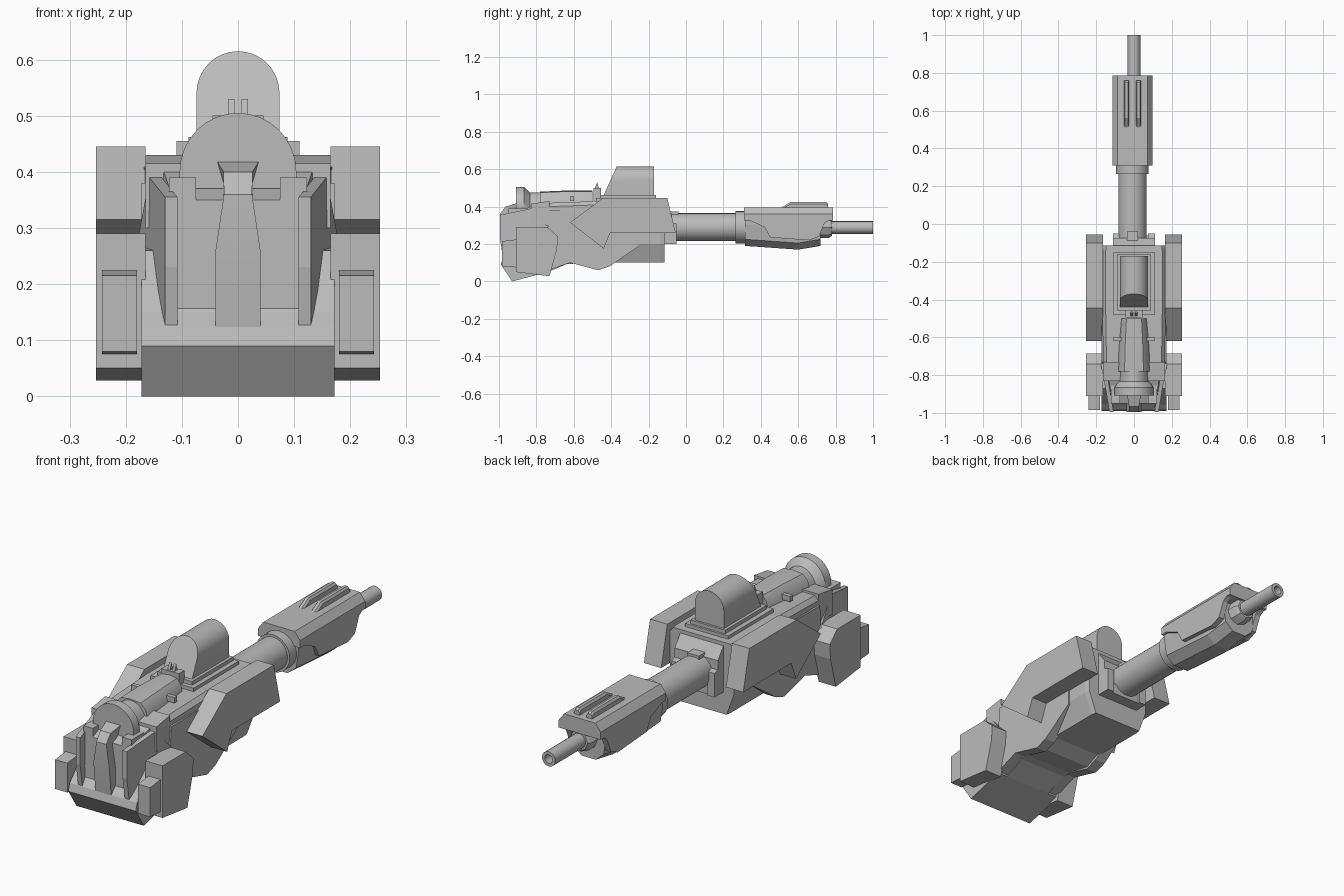
import bpy, bmesh, math
from mathutils import Vector

cube = bpy.data.objects.get("Cube")
if cube:
    bpy.data.objects.remove(cube)

grey = bpy.data.materials.new("plain grey")
grey.use_nodes = True
tone = (0.5, 0.5, 0.5, 1)
grey.diffuse_color = tone
grey.node_tree.nodes["Principled BSDF"].inputs["Base Color"].default_value = tone


def loft(name, rings, smooth=False):
    """Skin a row of equal closed rings and cap both ends."""
    bm = bmesh.new()
    loops = [[bm.verts.new(p) for p in ring] for ring in rings]
    n = len(loops[0])
    for a, b in zip(loops, loops[1:]):
        for i in range(n):
            bm.faces.new((a[i], a[(i + 1) % n], b[(i + 1) % n], b[i]))
    bm.faces.new(loops[0])
    bm.faces.new(loops[-1])
    bmesh.ops.recalc_face_normals(bm, faces=bm.faces)
    mesh = bpy.data.meshes.new(name)
    bm.to_mesh(mesh)
    bm.free()
    mesh.materials.append(grey)
    ob = bpy.data.objects.new(name, mesh)
    bpy.context.collection.objects.link(ob)
    if smooth:
        bpy.context.view_layer.objects.active = ob
        ob.select_set(True)
        bpy.ops.object.shade_smooth_by_angle(angle=math.radians(35))
        ob.select_set(False)
    return ob


def slab(name, x0, x1, profile):
    """Side profile (y, z) extruded across x."""
    return loft(name, [[(x, y, z) for y, z in profile] for x in (x0, x1)])


def pair(name, x0, x1, profile):
    slab("left_" + name, x0, x1, profile)
    slab("right_" + name, -x0, -x1, profile)


def section(name, profile, stations, smooth=False, cx=0):
    """Half section (x, z), mirrored; stations hold (y, x scale, z offset)."""
    full = profile + [(-x, z) for x, z in reversed(profile) if x > 0]
    return loft(name, [[(cx + x * s, y, z + dz) for x, z in full]
                       for y, s, dz in stations], smooth)


def box(name, x0, x1, y0, y1, z0, z1):
    return slab(name, x0, x1, [(y0, z0), (y1, z0), (y1, z1), (y0, z1)])


def turned(name, stations, cx, cz, sides=24):
    """Round part along y; stations hold (y, radius)."""
    angles = [2 * math.pi * i / sides for i in range(sides)]
    return loft(name, [[(cx + r * math.cos(a), y, cz + r * math.sin(a))
                        for a in angles] for y, r in stations], True)


def arch(width, base, spring, height, steps=8):
    """Half outline of an arch with a flat base."""
    arc = [math.pi / 2 * i / steps for i in range(steps + 1)]
    return [(width, base)] + [(width * math.cos(a) if i < steps else 0,
                               spring + height * math.sin(a))
                              for i, a in enumerate(arc)]


# Hull and rear bay
section("main_hull", [(0.13, 0.10), (0.168, 0.2), (0.168, 0.41), (0.15, 0.43), (0, 0.43)],
        [(-0.73, 0.97, -0.01), (-0.45, 1, 0), (-0.14, 1, 0), (-0.115, 0.97, 0)])
pair("skirt", 0.12, 0.172, [(-0.76, 0.05), (-0.62, 0.10), (-0.47, 0.06), (-0.41, 0.08),
                            (-0.25, 0.19), (-0.25, 0.27), (-0.45, 0.38), (-0.73, 0.38)])
slab("belly", -0.12, 0.12, [(-0.93, 0.0), (-0.74, 0.05), (-0.62, 0.10), (-0.47, 0.07),
                            (-0.40, 0.10), (-0.16, 0.10), (-0.14, 0.12), (-0.14, 0.3),
                            (-0.93, 0.3)])
slab("rear_tail", -0.11, 0.11, [(-0.13, 0.20), (-0.06, 0.20), (-0.06, 0.25), (-0.075, 0.25),
                                (-0.075, 0.36), (-0.12, 0.42)])
pair("barrel_clip", 0.075, 0.11, [(-0.12, 0.20), (-0.05, 0.20), (-0.05, 0.31), (-0.12, 0.33)])

# Nose with upright fins
slab("nose", -0.172, 0.172, [(-0.99, 0.09), (-0.93, 0.0), (-0.74, 0.05), (-0.70, 0.27),
                             (-0.87, 0.26), (-0.955, 0.15), (-0.98, 0.125)])
section("nose_core", [(0.125, 0.14), (0.115, 0.35), (0, 0.35)],
        [(-0.95, 1, 0), (-0.83, 1.15, 0.05), (-0.72, 1.3, 0.06)])
for side, word in ((1, "left"), (-1, "right")):
    fin = [(-0.995, 0.355), (-0.83, 0.39), (-0.70, 0.25), (-0.80, 0.11), (-0.975, 0.11),
           (-0.995, 0.23)]
    loft(word + "_nose_fin",
         [[(side * (x + 0.2 * max(0, y + 0.97)), y, z) for y, z in fin] for x in (0.108, 0.13)])
    box(word + "_fin_cap", side * 0.075, side * 0.123, -0.95, -0.83, 0.34, 0.39)
pair("shoulder_block", 0.07, 0.165, [(-0.83, 0.3), (-0.73, 0.3), (-0.73, 0.43), (-0.83, 0.415)])

# Curved feed pipe down the nose
pipe = [(-0.90, 0.42), (-0.965, 0.40), (-0.995, 0.36), (-0.995, 0.26), (-0.98, 0.12)]
widths = (0.038, 0.026, 0.025, 0.04, 0.04)
loft("feed_pipe", [[(-w, y, z), (w, y, z), (w, y + 0.06, z - 0.02), (-w, y + 0.06, z - 0.02)]
                   for (y, z), w in zip(pipe, widths)], True)

# Side armour and front pods
pair("side_armour", 0.165, 0.253, [(-0.62, 0.315), (-0.445, 0.445), (-0.10, 0.445),
                                   (-0.055, 0.26), (-0.405, 0.26), (-0.44, 0.175)])
pair("front_pod", 0.165, 0.253, [(-0.985, 0.215), (-0.91, 0.29), (-0.74, 0.29), (-0.685, 0.24),
                                 (-0.69, 0.17), (-0.73, 0.028), (-0.91, 0.05)][1:])
pair("pod_lamp", 0.18, 0.242, [(-0.985, 0.08), (-0.9, 0.075), (-0.9, 0.225), (-0.985, 0.215)])

# Sighting tube with flared front
section("sight_tube", arch(0.104, 0.37, 0.40, 0.105),
        [(-0.908, 1, 0), (-0.865, 1, 0), (-0.835, 0.8, -0.03), (-0.68, 0.75, -0.03)], True)
section("sight_roof", [(0.085, 0.42), (0.075, 0.455), (0.05, 0.48), (0, 0.485)],
        [(-0.78, 1, -0.005), (-0.66, 0.95, 0), (-0.50, 0.8, 0)], True)
box("roof_crossbar", -0.11, 0.11, -0.62, -0.60, 0.43, 0.455)

# Roof hood on stepped base
box("hood_base", -0.11, 0.11, -0.48, -0.15, 0.42, 0.445)
box("hood_step", -0.088, 0.088, -0.46, -0.16, 0.44, 0.462)
hood = section("hood", arch(0.074, 0.44, 0.54, 0.075), [(-0.45, 1, 0), (-0.17, 1, 0)], True)
for v in hood.data.vertices:
    if v.co.y < -0.3:
        v.co.y += 0.08 * (v.co.z - 0.44) / 0.175
box("aerial_bracket", -0.045, 0.045, -0.495, -0.455, 0.43, 0.5)
pair("aerial_prong", 0.006, 0.018, [(-0.495, 0.48), (-0.46, 0.48), (-0.475, 0.53)])

# Barrel, collar and muzzle
off = -0.008
turned("barrel", [(-0.13, 0.075), (0.30, 0.075)], off, 0.29)
turned("barrel_collar", [(0.265, 0.086), (0.33, 0.086)], off, 0.29)
box("barrel_ridge", off - 0.03, off + 0.03, -0.12, -0.04, 0.34, 0.375)
turned("muzzle_hub", [(0.6, 0.055), (0.765, 0.055), (0.78, 0.045)], 0, 0.288, 8)
turned("muzzle", [(0.7, 0.034), (1.0, 0.034), (1.0, 0.02), (0.94, 0.02)], 0, 0.288, 16)

# Shroud: upper shell, cheek plates, lower keel and ribs
section("shroud_top", [(0.107, 0.325), (0.107, 0.36), (0.08, 0.395), (0, 0.395)],
        [(0.31, 1, 0), (0.785, 1, 0)], cx=off)
for side, word in ((1, "left"), (-1, "right")):
    slab(word + "_cheek", off + side * 0.08, off + side * 0.107,
         [(0.31, 0.34), (0.42, 0.29), (0.45, 0.235), (0.66, 0.22), (0.71, 0.24), (0.74, 0.31),
          (0.785, 0.34)])
    x = off + side * 0.032
    section(word + "_rib", [(0.014, 0.39), (0.014, 0.415), (0.007, 0.425), (0, 0.425)],
            [(0.51, 1, -0.03), (0.56, 1, 0), (0.75, 1, 0), (0.76, 1, -0.01)], cx=x)
keel = [(0.04, 0.185), (0.085, 0.22), (0.098, 0.30), (0.098, 0.36), (0, 0.36)]
section("shroud_keel", keel, [(0.315, 0.98, 0.005), (0.60, 0.98, -0.015), (0.72, 0.9, 0.005)],
        cx=off)
